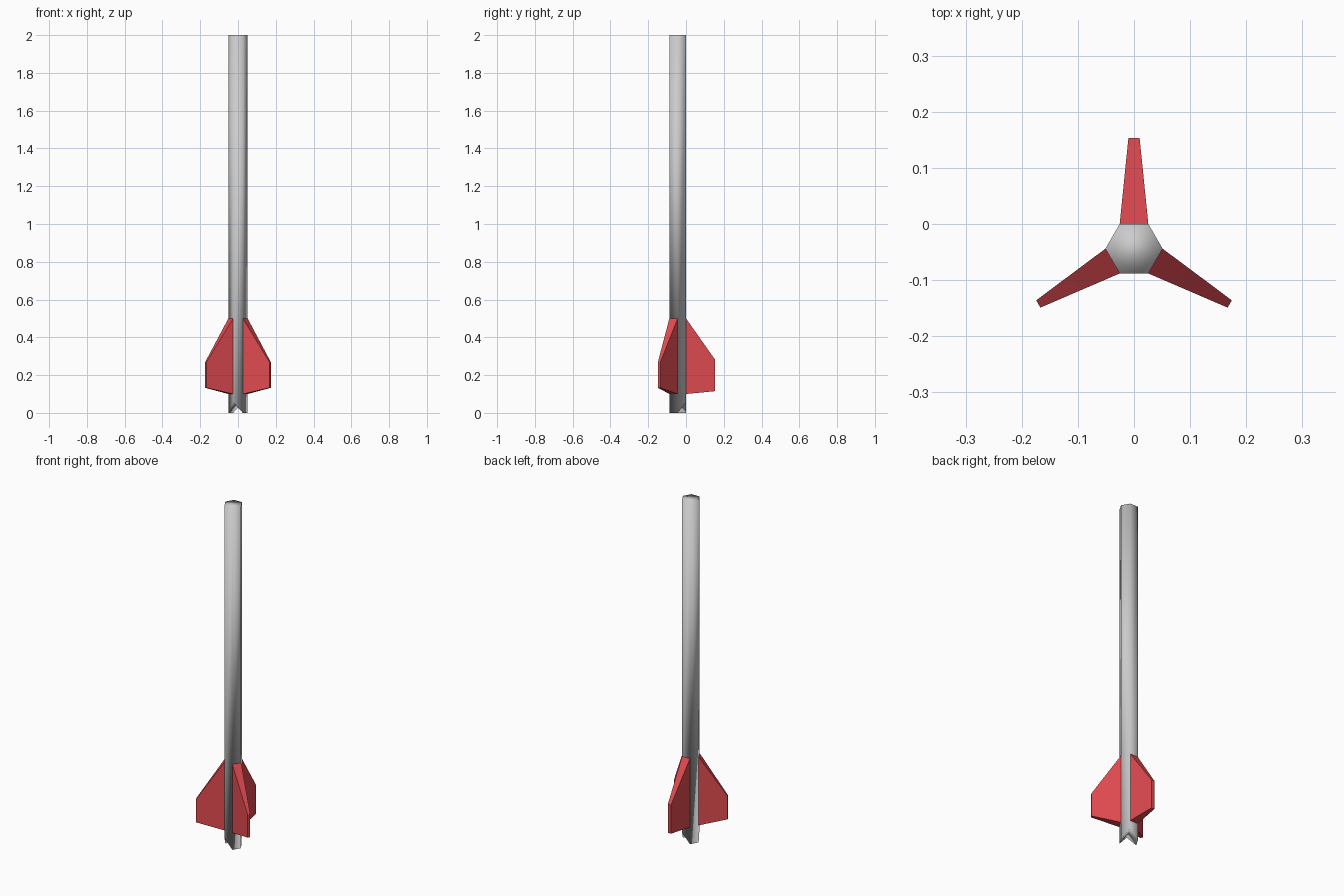
import bpy
from math import cos, sin, pi, radians
from mathutils import Matrix, Vector

if "Cube" in bpy.data.objects:
    bpy.data.objects.remove(bpy.data.objects["Cube"])

CY = -0.044          # shaft axis sits off-centre in y
R = 0.051            # hexagon corner radius
FACE = R * cos(pi / 6)

red = bpy.data.materials.new("red")
red.diffuse_color = (0.75, 0.07, 0.08, 1)
red.use_nodes = True
red.node_tree.nodes["Principled BSDF"].inputs["Base Color"].default_value = red.diffuse_color


def make(name, verts, faces, mat=None, smooth=False):
    me = bpy.data.meshes.new(name)
    me.from_pydata(verts, [], faces)
    if mat:
        me.materials.append(mat)
    for p in me.polygons:
        p.use_smooth = smooth
    me.update()
    ob = bpy.data.objects.new(name, me)
    bpy.context.collection.objects.link(ob)
    return ob


# Hexagonal shaft; two opposite bottom corners are raised to form a V notch
ring = [(R * cos(i * pi / 3), CY + R * sin(i * pi / 3)) for i in range(6)]
bottom = [(x, y, 0.055 if i in (1, 4) else 0.0) for i, (x, y) in enumerate(ring)]
top = [(x, y, 2.0) for x, y in ring]
sides = [(i, (i + 1) % 6, 6 + (i + 1) % 6, 6 + i) for i in range(6)]
caps = [tuple(range(6, 12)), (1, 4, 3, 2), (4, 1, 0, 5)]
make("shaft", bottom + top, sides + caps, smooth=True)


# Tapered fin growing from one hexagon face, pointing along +x before rotation
def fin(name, angle, tip_half, tip_low, tip_high):
    turn = Matrix.Translation((0, CY, 0)) @ Matrix.Rotation(radians(angle), 4, 'Z')
    outline = [(FACE, R / 2, 0.1), (0.197, tip_half, tip_low),
               (0.197, tip_half, tip_high), (FACE, R / 2, 0.5)]
    verts = [turn @ Vector((x, s * w, z)) for s in (-1, 1) for x, w, z in outline]
    faces = [(0, 1, 2, 3), (7, 6, 5, 4)]
    faces += [(i, i + 4, (i + 1) % 4 + 4, (i + 1) % 4) for i in range(4)]
    make(name, verts, faces, red)


fin("fin_back", 90, 0.01, 0.115, 0.283)
fin("fin_left", 210, 0.0075, 0.133, 0.268)
fin("fin_right", 330, 0.0075, 0.133, 0.268)
